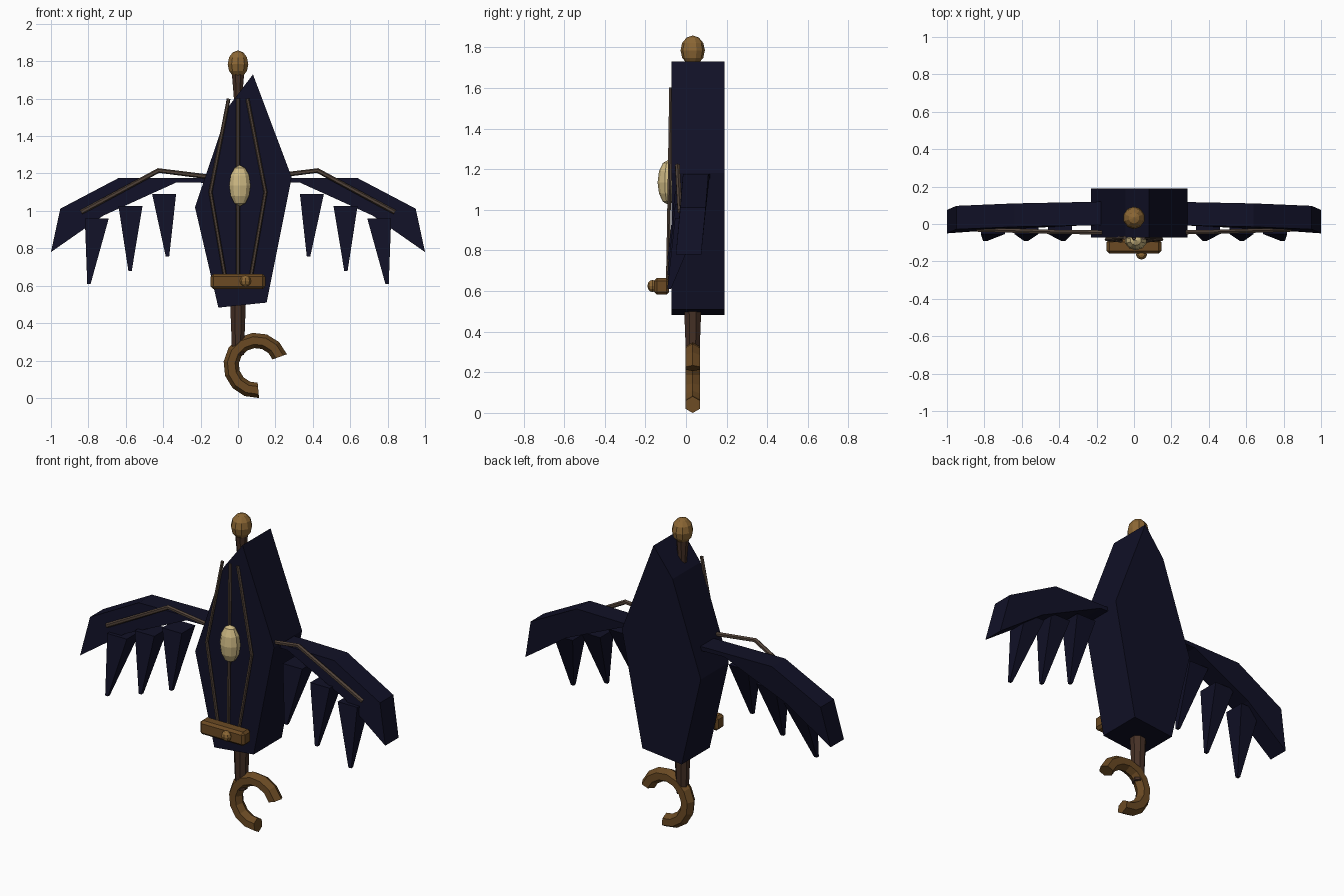
import bpy, bmesh, math
from mathutils import Vector

if "Cube" in bpy.data.objects:
    bpy.data.objects.remove(bpy.data.objects["Cube"])


def mat(name, rgb):
    m = bpy.data.materials.new(name)
    m.diffuse_color = (*rgb, 1)
    m.use_nodes = True
    m.node_tree.nodes["Principled BSDF"].inputs["Base Color"].default_value = m.diffuse_color
    return m


NAVY = mat("navy cloth", (0.0055, 0.0055, 0.020))
BRASS = mat("brass", (0.26, 0.135, 0.035))
WOOD = mat("golden brown", (0.145, 0.068, 0.017))
DARK = mat("dark wood", (0.060, 0.030, 0.019))
RIB = mat("rib grey brown", (0.082, 0.055, 0.040))
CREAM = mat("cream", (0.62, 0.49, 0.23))


def finish(name, bm, m):
    bmesh.ops.recalc_face_normals(bm, faces=bm.faces)
    me = bpy.data.meshes.new(name)
    bm.to_mesh(me)
    bm.free()
    me.materials.append(m)
    ob = bpy.data.objects.new(name, me)
    bpy.context.collection.objects.link(ob)
    return ob


def loft(name, rings, m):
    """Skin equal-length rings of points and cap both ends."""
    bm = bmesh.new()
    rv = [[bm.verts.new(p) for p in r] for r in rings]
    n = len(rv[0])
    for a, b in zip(rv, rv[1:]):
        for i in range(n):
            j = (i + 1) % n
            bm.faces.new((a[i], a[j], b[j], b[i]))
    bm.faces.new(rv[0])
    bm.faces.new(rv[-1])
    return finish(name, bm, m)


def ellipsoid(name, loc, size, m, seg=10, rings=6):
    bm = bmesh.new()
    bmesh.ops.create_uvsphere(bm, u_segments=seg, v_segments=rings, radius=1)
    for v in bm.verts:
        v.co = Vector([c * s + l for c, s, l in zip(v.co, size, loc)])
    return finish(name, bm, m)


def rod(name, pts, r, m, sides=6):
    """Thin bent rod lying roughly in the front plane."""
    pts = [Vector(p) for p in pts]
    rings = []
    for i, p in enumerate(pts):
        t = (pts[min(i + 1, len(pts) - 1)] - pts[max(i - 1, 0)]).normalized()
        u = t.cross(Vector((0, 1, 0))).normalized()
        w = t.cross(u)
        rings.append([p + r * (u * math.cos(a) + w * math.sin(a))
                      for a in [math.tau * k / sides for k in range(sides)]])
    return loft(name, rings, m)


def lathe(name, profile, x, y, m, sides=8):
    return loft(name, [[(x + r * math.cos(math.tau * (k + .5) / sides),
                         y + r * math.sin(math.tau * (k + .5) / sides), z)
                        for k in range(sides)] for z, r in profile], m)


# folded canopy body
outline = [(0.08, 1.73), (0.287, 1.18), (0.153, 0.51),
           (-0.105, 0.483), (-0.23, 1.02), (-0.045, 1.565)]
loft("canopy_body", [[(x, y, z) for x, z in outline] for y in (-0.072, 0.19)], NAVY)

# shaft and top knob
lathe("shaft", [(0.23, 0.034), (0.50, 0.045), (1.0, 0.035), (1.58, 0.022), (1.74, 0.036)],
      0.0, 0.033, DARK)
ellipsoid("top_knob", (0, 0.033, 1.785), (0.058, 0.06, 0.073), BRASS)

# hooked handle
rings = []
for i in range(11):
    a = math.radians(20 + 255 * i / 10)
    rings.append([(0.097 + (0.134 + 0.041 * math.cos(b)) * math.cos(a),
                   0.033 + 0.041 * math.sin(b),
                   0.174 + (0.134 + 0.041 * math.cos(b)) * math.sin(a))
                  for b in [math.tau * k / 6 for k in range(6)]])
loft("hook_handle", rings, WOOD)

# ribs on the front of the body
for name, s in (("left", -1), ("middle", 0), ("right", 1)):
    rod("body_rib_" + name, [(0.05 * s, -0.074, 1.6), (0.147 * s, -0.082, 1.1),
                             (0.068 * s, -0.09, 0.64)], 0.010, RIB)

# oval gem
ellipsoid("gem", (0.01, -0.088, 1.135), (0.06, 0.052, 0.11), CREAM)

# strap with bevelled edges and a button
bm = bmesh.new()
bmesh.ops.create_cube(bm, size=1)
for v in bm.verts:
    v.co = Vector((v.co.x * 0.292, v.co.y * 0.075 - 0.12, v.co.z * 0.082 + 0.623))
bmesh.ops.bevel(bm, geom=bm.edges[:], offset=0.014, segments=1, affect='EDGES')
finish("strap", bm, WOOD)
ellipsoid("strap_button", (0.04, -0.165, 0.625), (0.03, 0.025, 0.03), BRASS, 8, 6)

# wings, wing ribs and hanging feathers, mirrored left and right
wing = [(0.15, -0.005, 1.175), (0.64, -0.015, 1.175), (0.95, -0.028, 1.012),
        (1.0, -0.05, 0.78), (0.72, -0.03, 0.975), (0.33, -0.01, 1.152), (0.15, -0.005, 1.15)]
feathers = [(0.395, 1.09, 0.377, 0.755), (0.575, 1.025, 0.577, 0.68),
            (0.755, 0.96, 0.797, 0.61)]
for side, s in (("right", 1), ("left", -1)):
    loft("wing_" + side, [[(s * x, y + d, z) for x, y, z in wing] for d in (0, 0.125)], NAVY)
    rod("wing_rib_" + side, [(s * 0.165, -0.045, 1.183), (s * 0.425, -0.042, 1.216),
                             (s * 0.838, -0.03, 0.993)], 0.013, RIB)
    for i, (x0, z0, x1, z1) in enumerate(feathers):
        rings = []
        for x, y, z, h in ((x0, 0.01, z0, 0.064), (x1, -0.083, z1, 0.009)):
            rings.append([(s * (x + dx * h), y + dy * h, z)
                          for dx, dy in ((-1, -1), (1, -1), (1, 1), (-1, 1))])
        loft(f"feather_{side}_{i + 1}", rings, NAVY)
